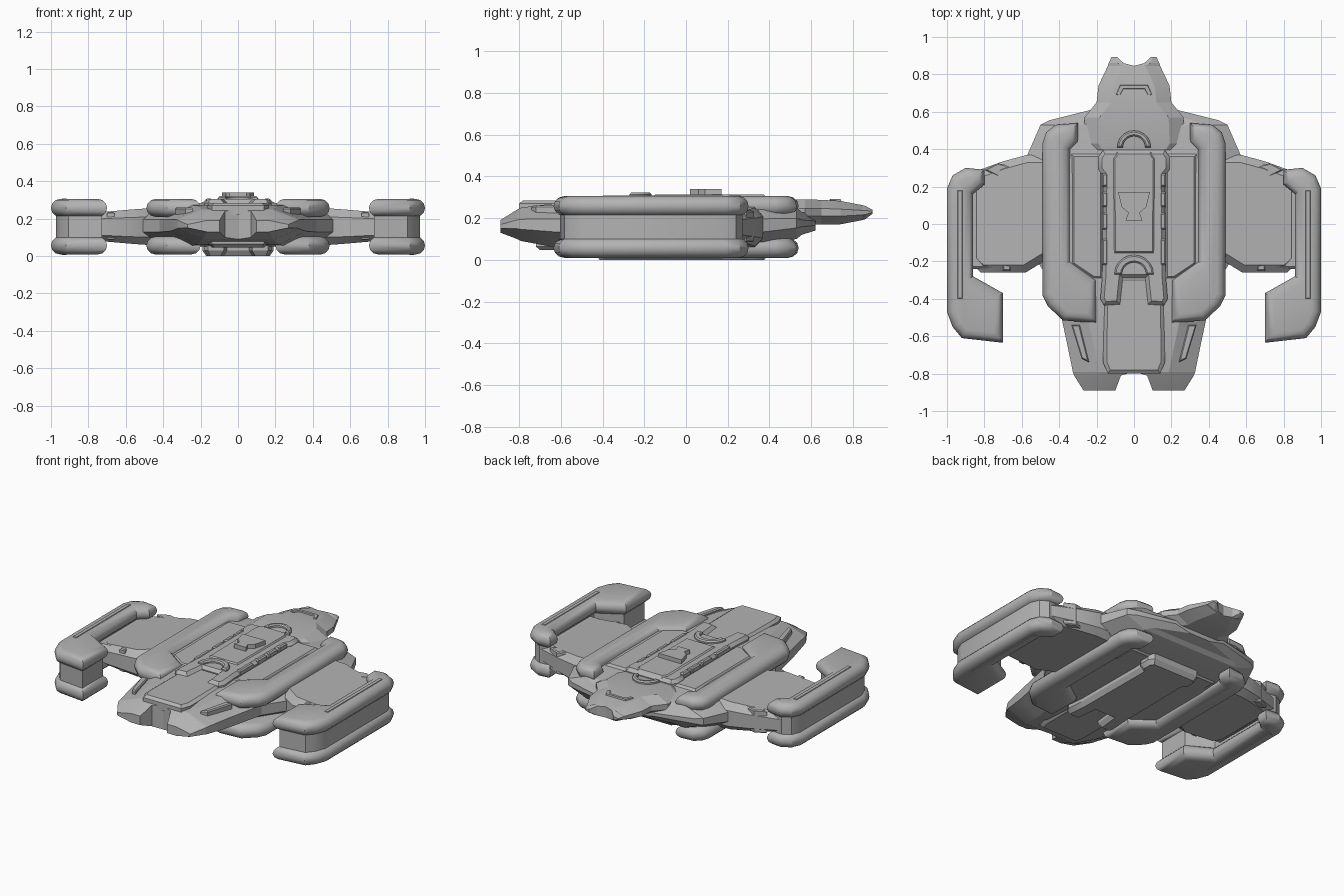
import bpy, bmesh, math

if "Cube" in bpy.data.objects:
    bpy.data.objects.remove(bpy.data.objects["Cube"])

MID = 0.157  # mirror height between upper and lower parts


def material(name, c):
    m = bpy.data.materials.new(name)
    m.diffuse_color = (c, c, c, 1)
    m.use_nodes = True
    m.node_tree.nodes["Principled BSDF"].inputs["Base Color"].default_value = m.diffuse_color
    return m


GREY = material("hull grey", 0.45)


def finish(name, bm, angle=32):
    bmesh.ops.recalc_face_normals(bm, faces=bm.faces)
    me = bpy.data.meshes.new(name)
    bm.to_mesh(me)
    bm.free()
    me.materials.append(GREY)
    me.shade_smooth()
    me.set_sharp_from_angle(angle=math.radians(angle))
    ob = bpy.data.objects.new(name, me)
    bpy.context.collection.objects.link(ob)
    return ob


def inset(pts, d):
    """Move a counter-clockwise outline inwards by d."""
    out, n = [], len(pts)
    for i, (x, y) in enumerate(pts):
        (ax, ay), (bx, by) = pts[i - 1], pts[(i + 1) % n]
        l1, l2 = math.hypot(x - ax, y - ay), math.hypot(bx - x, by - y)
        n1 = (-(y - ay) / l1, (x - ax) / l1)
        n2 = (-(by - y) / l2, (bx - x) / l2)
        k = d / (1 + n1[0] * n2[0] + n1[1] * n2[1])
        out.append((x + (n1[0] + n2[0]) * k, y + (n1[1] + n2[1]) * k))
    return out


def skin(bm, rings):
    rings = [[bm.verts.new(p) for p in r] for r in rings]
    n = len(rings[0])
    for a, b in zip(rings, rings[1:]):
        for i in range(n):
            j = (i + 1) % n
            bm.faces.new((a[i], a[j], b[j], b[i]))
    bm.faces.new(rings[0][::-1])
    bm.faces.new(rings[-1])


def slab(name, pts, levels, sides=(1,), flip=False, taper=None):
    """Stack inset copies of an outline; levels are (z, inset)."""
    area = sum(pts[i - 1][0] * p[1] - p[0] * pts[i - 1][1] for i, p in enumerate(pts))
    if area < 0:
        pts = pts[::-1]
    for s in sides:
        bm = bmesh.new()
        rings = []
        for z, d in levels:
            z = 2 * MID - z if flip else z
            rings.append([(x * s, y, MID + (z - MID) * (taper(x) if taper else 1))
                          for x, y in inset(pts, d)])
        skin(bm, rings)
        tag = "" if len(sides) == 1 else ("_right" if s > 0 else "_left")
        finish(name + tag, bm)


def rounded(z0, z1, steps=6):
    r, c = (z1 - z0) / 2, (z0 + z1) / 2
    return [(c - r * math.cos(math.pi * i / steps), r * (1 - math.sin(math.pi * i / steps)))
            for i in range(steps + 1)]


def chamfer(z0, z1, c):
    return [(z0, c), (z0 + c, 0), (z1 - c, 0), (z1, c)]


def rect(x0, x1, y0, y1):
    return [(x0, y0), (x1, y0), (x1, y1), (x0, y1)]


def sym(half):
    return half + [(-x, y) for x, y in reversed(half)]


def hull(name, rows, c):
    """Loft both halves through rows of (y, inner x, outer x, bottom z, top z)."""
    bm = bmesh.new()
    for s in (1, -1):
        rings = []
        for y, x0, x1, zb, zt in rows:
            k, h = min(c, (x1 - x0) * 0.6), zt - zb
            sec = [(x0, zb), (x1 - k, zb), (x1, zb + h * .35), (x1, zb + h * .65),
                   (x1 - k, zt), (x0, zt)]
            rings.append([(s * x, y, z) for x, z in sec])
        skin(bm, rings)
    finish(name, bm, 15)


BOTH = (1, -1)

# Main body with the two blunt front prongs
hull("main_hull", [(-.89, .10, .27, .13, .19), (-.81, .07, .32, .10, .24),
                   (-.79, 0, .327, .09, .25), (-.63, 0, .36, .06, .27),
                   (-.35, 0, .42, .05, .275), (-.18, 0, .53, .05, .275),
                   (.20, 0, .58, .05, .275), (.37, 0, .57, .06, .27),
                   (.53, 0, .50, .10, .25), (.555, 0, .45, .12, .23),
                   (.62, 0, .19, .14, .21)], .14)

# Tail head with forked tip
hull("tail_head", [(.395, 0, .25, .15, .28), (.43, 0, .27, .15, .285),
                   (.57, 0, .265, .165, .29), (.65, 0, .20, .17, .287),
                   (.74, 0, .19, .17, .282), (.845, 0, .14, .19, .262),
                   (.86, .055, .135, .195, .258), (.893, .09, .12, .22, .24)], .08)

# Wings, thinning towards the outer pods
slab("wing", [(.42, .37), (.57, .37), (.70, .335), (.88, .27), (.88, -.20), (.82, -.26),
              (.58, -.26), (.45, -.18)],
     [(.06, .04), (.10, 0), (.21, 0), (.255, .04)], BOTH,
     taper=lambda x: 1 - .35 * max(0, x - .5) / .4)

# Wing ribs and pod clamps
slab("wing_rib", [(.655, .31), (.73, .325), (.80, .29), (.72, .25), (.715, .12), (.70, .08),
                  (.70, -.25), (.66, -.25), (.66, .08), (.68, .12), (.68, .25)],
     chamfer(.085, .236, .006), BOTH)
slab("pod_clamp", [(.74, -.24), (.88, -.24), (.88, .25), (.80, .27), (.74, .22)],
     chamfer(.10, .225, .012), BOTH)

# Outer pods: upper and lower rounded rails with a tall panel between
pod = [(.80, .29), (.90, .30), (.97, .26), (1.0, .19), (1.0, -.47), (.97, -.55), (.92, -.61),
       (.70, -.635), (.70, -.37), (.86, -.28), (.86, .16), (.80, .21)]
slab("outer_pod_upper", pod, rounded(.21, .305), BOTH)
slab("outer_pod_lower", pod, rounded(.21, .305), BOTH, flip=True)
slab("outer_pod_panel", pod, [(.06, .028), (.254, .028)], BOTH)

# Pod seams: thin top strips
for up in (False, True):
    slab("pod_strip_" + ("lower" if up else "upper"), rect(.915, .945, -.40, .18),
         [(.30, 0), (.309, .004)], BOTH, flip=up)

# Inner nacelles above and below the hull
nacelle = [(.30, .54), (.42, .53), (.47, .49), (.49, .43), (.49, -.38), (.46, -.44),
           (.38, -.515), (.20, -.53), (.20, -.30), (.34, -.20), (.34, .40), (.30, .44)]
slab("nacelle_upper", nacelle, rounded(.21, .305), BOTH)
slab("nacelle_lower", nacelle, rounded(.21, .305), BOTH, flip=True)

# Raised flanks between spine and nacelles
slab("flank", [(.16, .38), (.34, .38), (.34, -.22), (.22, -.30), (.16, -.30)],
     chamfer(.05, .283, .02), BOTH)

# Central spine with fork, above and below
fork = sym([(.06, -.29), (.075, -.43), (.16, -.435), (.18, -.40), (.17, -.28), (.165, .26),
            (.19, .29), (.19, .36), (.165, .395)])
slab("spine_upper", fork, [(.20, 0), (.285, 0), (.305, .02)])
slab("spine_lower", fork, [(.20, 0), (.285, 0), (.314, .02)], flip=True)
slab("spine_panel", sym([(.11, -.16), (.115, .35), (.09, .385)]), [(.30, 0), (.313, .012)])

# Spine side clips
for i, (a, b) in enumerate([(-.22, -.08), (-.03, .06), (.09, .17), (.20, .27)]):
    slab("spine_clip_%d" % i, rect(.14, .172, a, b), chamfer(.27, .309, .008), BOTH)

# Front deck running between the prongs
slab("front_deck", sym([(.14, -.80), (.165, -.74), (.16, -.28)]), [(.22, 0), (.27, 0), (.285, .02)])
slab("belly_deck", sym([(.14, -.72), (.16, -.66), (.16, -.28)]), [(.20, 0), (.25, 0), (.268, .02)],
     flip=True)

# Angled armour strips on the prongs
slab("prong_plate", [(.24, -.74), (.28, -.72), (.335, -.54), (.29, -.54)],
     [(.20, 0), (.252, 0), (.26, .006)], BOTH)


# Curved cowls: half rings opening towards the front
def arch(name, y, r0, r1, z0, z1):
    ang = [math.pi * i / 10 for i in range(11)]
    pts = [(r1 * math.cos(a), y + r1 * math.sin(a)) for a in ang]
    pts += [(r0 * math.cos(a), y + r0 * math.sin(a)) for a in reversed(ang)]
    slab(name, pts, chamfer(z0, z1, .008))


arch("tail_cowl", .41, .06, .09, .25, .305)
arch("front_cowl", -.27, .065, .105, .27, .322)

# Raised handle on the tail head
slab("tail_handle", [(-.10, .69), (-.075, .745), (.075, .745), (.10, .69), (.075, .685),
                     (.055, .72), (-.055, .72), (-.075, .685)], [(.27, 0), (.292, .004)])

# Plain raised plate on the spine
slab("deck_plate", [(-.085, .17), (.085, .17), (.065, .09), (.03, .06), (.045, .02), (-.045, .02),
                    (-.03, .06), (-.065, .09)], [(.305, 0), (.34, 0)])
